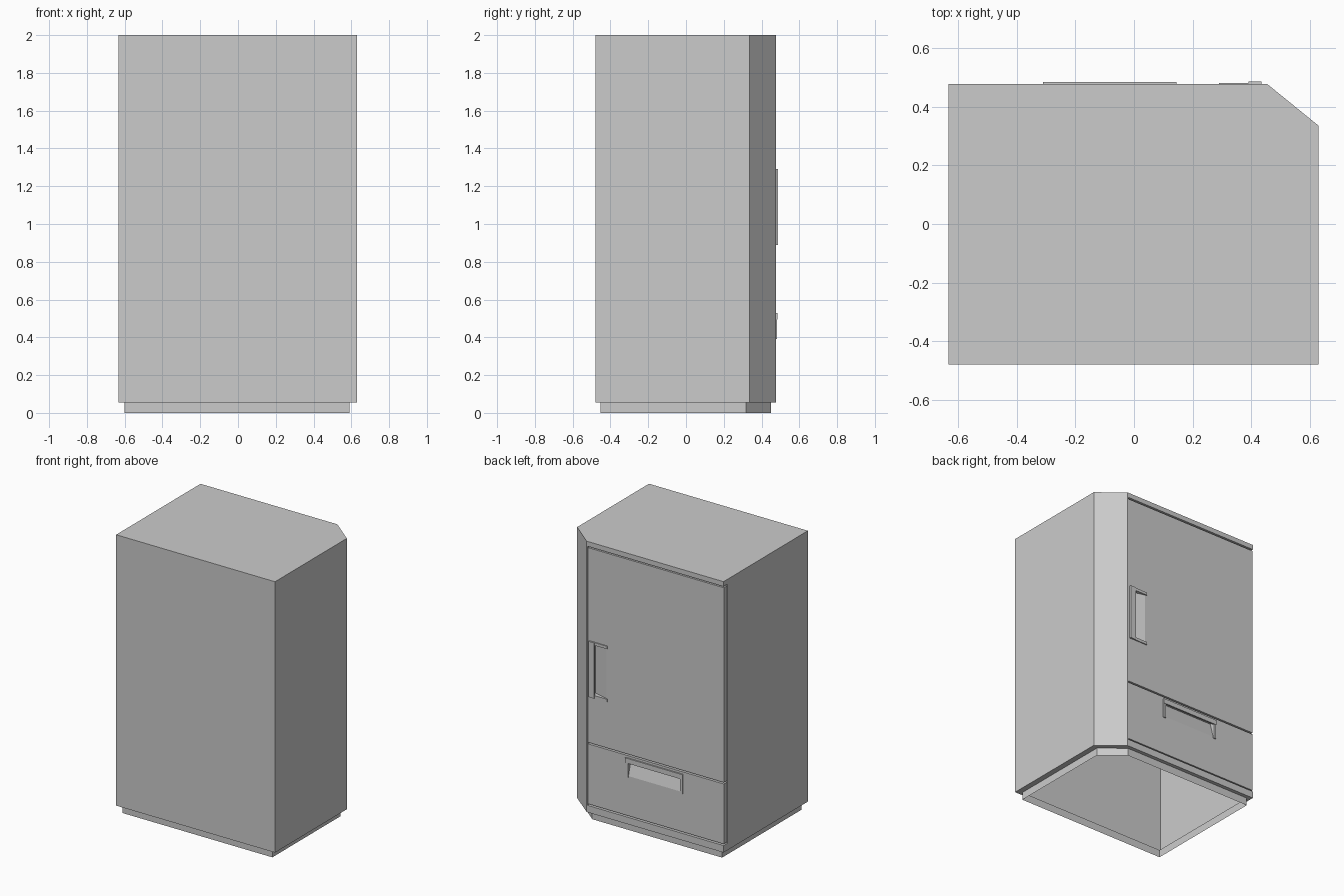
import bpy, bmesh

if "Cube" in bpy.data.objects:
    bpy.data.objects.remove(bpy.data.objects["Cube"])

# Plan outlines (counter-clockwise), with one chamfered corner
FULL = [(-.632, -.48), (.63, -.48), (.63, .335), (.455, .477), (-.632, .477)]
PLINTH = [(-.602, -.453), (.59, -.453), (.59, .318), (.43, .45), (-.602, .45)]
CORE = [(-.632, -.48), (.63, -.48), (.63, .335), (.455, .477), (.449, .477),
        (.449, .43), (-.632, .43)]
FACE = .474  # outer plane of door and drawer


def finish(name, bm):
    mesh = bpy.data.meshes.new(name)
    bm.to_mesh(mesh)
    bm.free()
    ob = bpy.data.objects.new(name, mesh)
    bpy.context.collection.objects.link(ob)
    return ob


def loft(name, rings, bottom=False, top=False):
    """Walls through a list of (outline, z) rings, optionally capped."""
    bm = bmesh.new()
    loops = [[bm.verts.new((x, y, z)) for x, y in pts] for pts, z in rings]
    for a, b in zip(loops, loops[1:]):
        n = len(a)
        for i in range(n):
            j = (i + 1) % n
            bm.faces.new((a[i], a[j], b[j], b[i]))
    if bottom:
        bm.faces.new(loops[0][::-1])
    if top:
        bm.faces.new(loops[-1])
    return finish(name, bm)


def box(name, x0, x1, y0, y1, z0, z1):
    return loft(name, [([(x0, y0), (x1, y0), (x1, y1), (x0, y1)], z)
                       for z in (z0, z1)], True, True)


def wedge(name, u0, u1, v0, v1, upright):
    """Pocket cutter: shallow at u0, deepest at u1, running v0 to v1."""
    prof = [(u0, .52), (u0, FACE), (u1, .444), (u1, .52)]
    bm = bmesh.new()
    ends = [[bm.verts.new((u, y, v) if upright else (v, y, u)) for u, y in prof]
            for v in (v0, v1)]
    bm.faces.new(ends[0])
    bm.faces.new(ends[1])
    for i in range(4):
        j = (i + 1) % 4
        bm.faces.new((ends[0][i], ends[0][j], ends[1][j], ends[1][i]))
    bmesh.ops.recalc_face_normals(bm, faces=bm.faces)
    ob = finish(name, bm)
    ob.hide_render = True
    return ob


def cut(ob, cutter):
    mod = ob.modifiers.new("pocket", 'BOOLEAN')
    mod.object = cutter
    mod.operation = 'DIFFERENCE'
    mod.solver = 'EXACT'
    bpy.context.view_layer.objects.active = ob
    bpy.ops.object.modifier_apply(modifier=mod.name)
    bpy.data.objects.remove(cutter)


# Cabinet: plinth with step, hollow core, top slab
loft("plinth_and_base", [(PLINTH, 0), (PLINTH, .055), (FULL, .055), (FULL, .105)])
loft("cabinet_core", [(CORE, .105), (CORE, 1.965)])
loft("cabinet_top", [(FULL, 1.965), (FULL, 2)], True, True)
box("base_ledge", -.632, .449, .43, .477, .095, .105)

# Door and drawer fronts with slanted finger pockets
door = box("door", -.632, .445, .438, FACE, .557, 1.955)
cut(door, wedge("door_cutter", .30, .41, .91, 1.27, True))
drawer = box("drawer_front", -.632, .445, .438, FACE, .115, .546)
cut(drawer, wedge("drawer_cutter", .40, .51, -.29, .125, False))

# Three-sided handle surrounds
OUT = .486
box("door_handle_grip", .39, .435, FACE, OUT, .89, 1.29)
for part, z in (("bottom", .89), ("top", 1.27)):
    box("door_handle_" + part, .29, .39, FACE, .481, z, z + .02)
box("drawer_handle_grip", -.31, .145, FACE, .484, .495, .53)
for part, x in (("left", -.31), ("right", .125)):
    box("drawer_handle_" + part, x, x + .02, FACE, .481, .39, .495)
